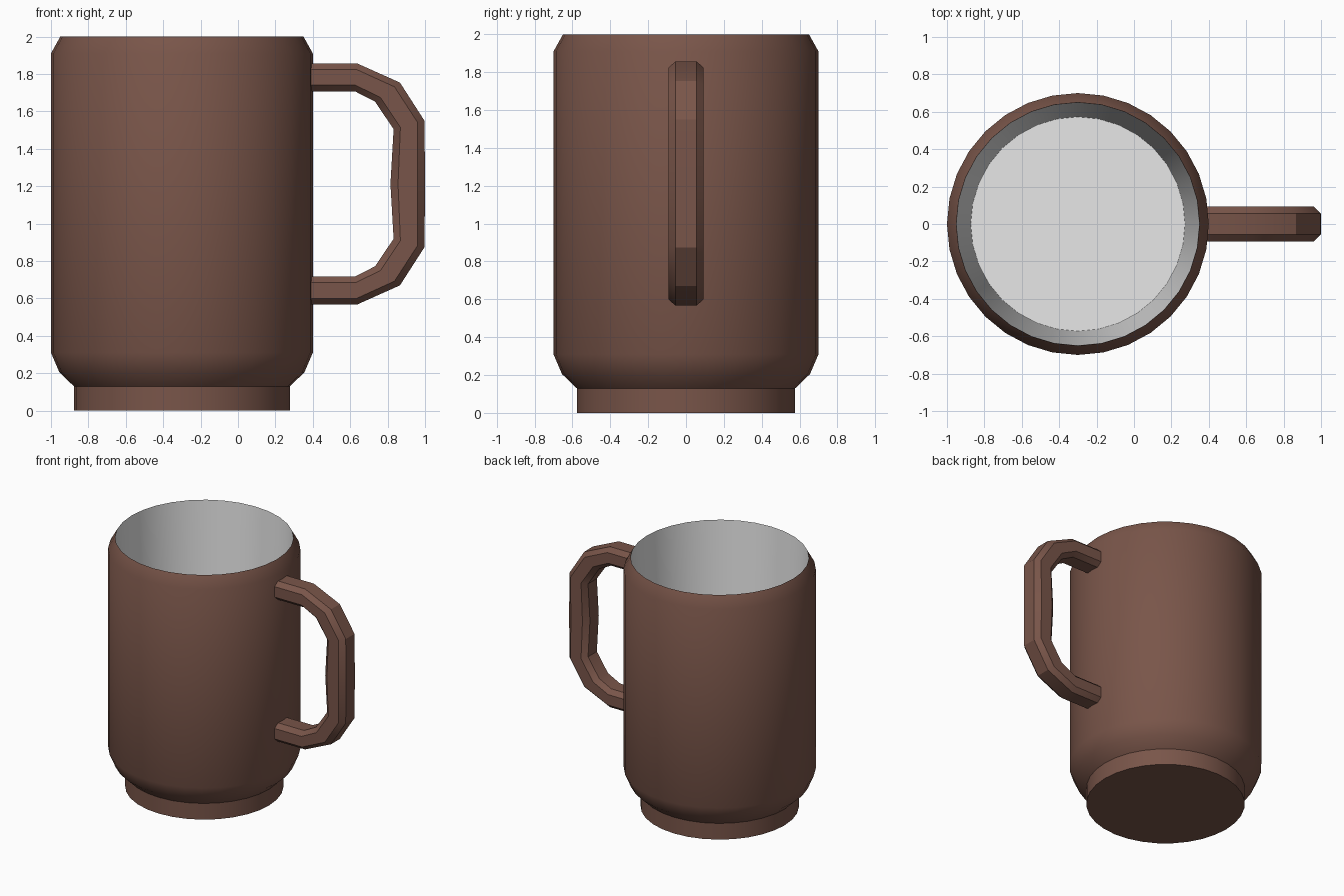
import bpy, math

if "Cube" in bpy.data.objects:
    bpy.data.objects.remove(bpy.data.objects["Cube"])

SIDES = 32
CENTRE_X = -0.3


def flat_colour(name, rgb):
    m = bpy.data.materials.new(name)
    m.diffuse_color = (*rgb, 1.0)
    m.use_nodes = True
    m.node_tree.nodes["Principled BSDF"].inputs["Base Color"].default_value = m.diffuse_color
    return m


brown = flat_colour("brown glaze", (0.191, 0.091, 0.067))
white = flat_colour("white glaze", (0.83, 0.83, 0.83))


def make_object(name, verts, faces, material):
    mesh = bpy.data.meshes.new(name)
    mesh.from_pydata(verts, [], faces)
    mesh.materials.append(material)
    ob = bpy.data.objects.new(name, mesh)
    bpy.context.collection.objects.link(ob)
    bpy.ops.object.select_all(action='DESELECT')
    ob.select_set(True)
    bpy.context.view_layer.objects.active = ob
    bpy.ops.object.shade_smooth_by_angle(angle=math.radians(32))
    return ob


def bridge(rings, n):
    """Quads between consecutive rings of n points."""
    return [(r * n + i, r * n + (i + 1) % n, (r + 1) * n + (i + 1) % n, (r + 1) * n + i)
            for r in range(rings - 1) for i in range(n)]


def revolve(name, profile, material):
    """Turn a (radius, z) profile; the first ring is closed with a disc."""
    verts = [(CENTRE_X + r * math.cos(2 * math.pi * i / SIDES),
              r * math.sin(2 * math.pi * i / SIDES), z)
             for r, z in profile for i in range(SIDES)]
    return verts, bridge(len(profile), SIDES)


# Outer shell with foot, rounded base and chamfered lip
verts, faces = revolve("cup_body", [(0.577, 0), (0.577, 0.13), (0.655, 0.205),
                                    (0.70, 0.31), (0.70, 1.91), (0.65, 2.0)], brown)
faces.append(tuple(reversed(range(SIDES))))
make_object("cup_body", verts, faces, brown)

# Tapered white inside, facing inward, with a flat floor
verts, faces = revolve("cup_lining", [(0.573, 0.14), (0.65, 2.0)], white)
faces = [tuple(reversed(f)) for f in faces] + [tuple(range(SIDES))]
make_object("cup_lining", verts, faces, white)

# Handle: upper half stations as (outer x, outer z, inner x, inner z), mirrored about MID
MID = 1.212
upper = [(0.385, 1.857, 0.385, 1.707), (0.636, 1.857, 0.626, 1.707),
         (0.866, 1.754, 0.733, 1.652), (0.997, 1.55, 0.832, 1.505)]
middle = [(1.0, MID, 0.815, MID)]
lower = [(ox, 2 * MID - oz, ix, 2 * MID - iz) for ox, oz, ix, iz in reversed(upper)]
stations = upper + middle + lower

# Chamfered rectangular section as (y, fraction from inner to outer)
half, flat, cut = 0.093, 0.056, 0.22
section = [(-flat, 0), (flat, 0), (half, cut), (half, 1 - cut),
           (flat, 1), (-flat, 1), (-half, 1 - cut), (-half, cut)]
n = len(section)
verts = [(ix + (ox - ix) * s, y, iz + (oz - iz) * s)
         for ox, oz, ix, iz in stations for y, s in section]
faces = bridge(len(stations), n)
faces.append(tuple(reversed(range(n))))
faces.append(tuple(range(len(verts) - n, len(verts))))
handle = make_object("handle", verts, faces, brown)

# Make the handle surface face outward
import bmesh
bm = bmesh.new()
bm.from_mesh(handle.data)
bmesh.ops.recalc_face_normals(bm, faces=bm.faces)
bm.to_mesh(handle.data)
bm.free()
